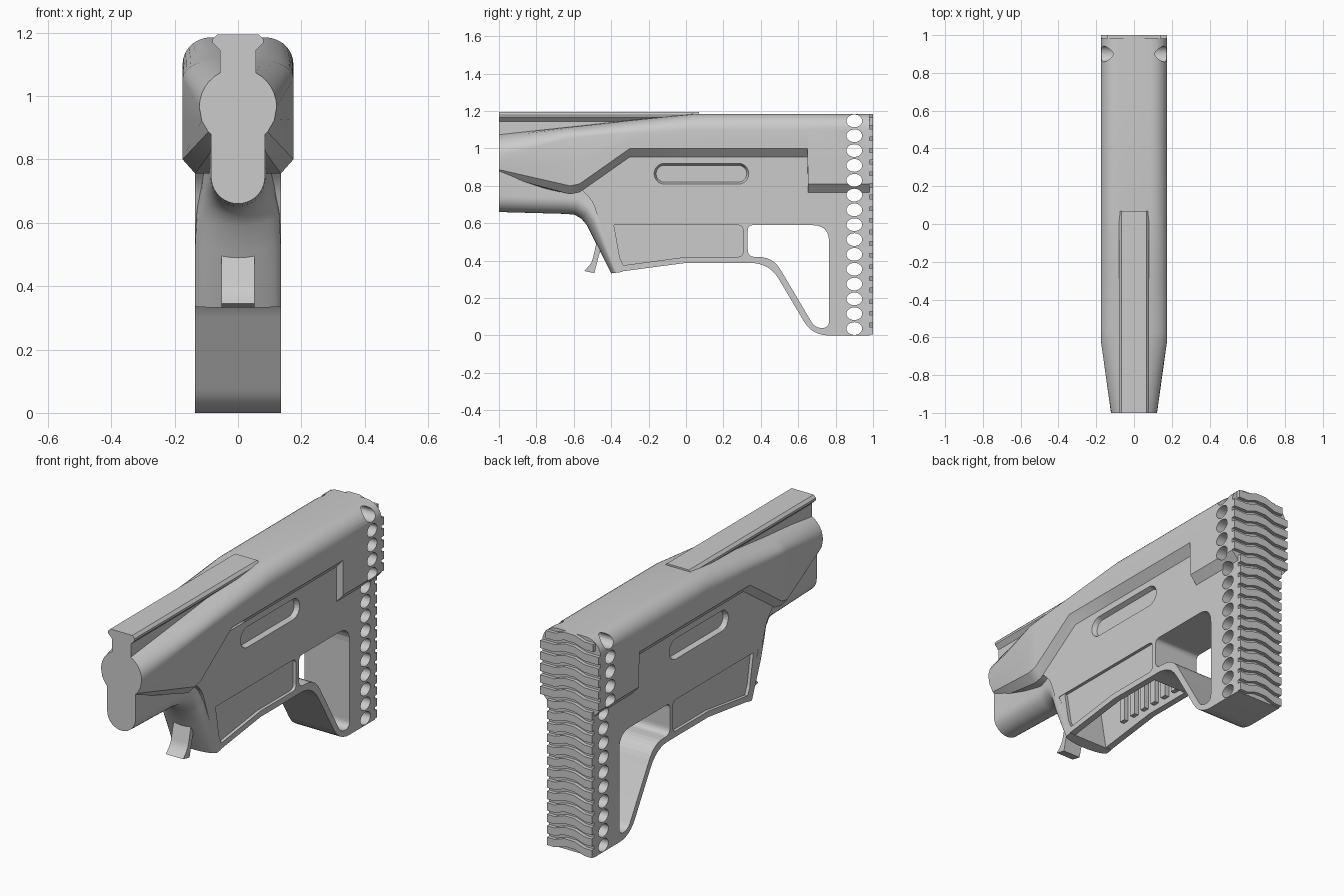
import bpy, bmesh
from math import sin, cos, radians, pi, sqrt
from mathutils import Vector

if "Cube" in bpy.data.objects:
    bpy.data.objects.remove(bpy.data.objects["Cube"])


def finish(name, bm, smooth=True):
    bmesh.ops.recalc_face_normals(bm, faces=bm.faces)
    me = bpy.data.meshes.new(name)
    bm.to_mesh(me)
    bm.free()
    ob = bpy.data.objects.new(name, me)
    bpy.context.collection.objects.link(ob)
    if smooth:
        shade(ob)
    return ob


def shade(ob):
    bpy.ops.object.select_all(action='DESELECT')
    ob.select_set(True)
    bpy.context.view_layer.objects.active = ob
    bpy.ops.object.shade_smooth_by_angle(angle=radians(30))


def add_loft(bm, rings):
    """Skin closed rings of equal length and cap both ends."""
    vs = [[bm.verts.new(p) for p in r] for r in rings]
    n = len(vs[0])
    for a, b in zip(vs, vs[1:]):
        for i in range(n):
            j = (i + 1) % n
            bm.faces.new((a[i], a[j], b[j], b[i]))
    bm.faces.new(vs[0])
    bm.faces.new(vs[-1])


def loft(name, rings):
    bm = bmesh.new()
    add_loft(bm, rings)
    return finish(name, bm)


def rounded(pts, n=7):
    """Side outline of (y, z, corner tangent length) with rounded corners."""
    out = []
    for i, (y, z, r) in enumerate(pts):
        p = Vector((y, z))
        if r == 0:
            out.append(p)
            continue
        a = p + (Vector(pts[i - 1][:2]) - p).normalized() * r
        b = p + (Vector(pts[(i + 1) % len(pts)][:2]) - p).normalized() * r
        for k in range(n):
            t = k / (n - 1)
            out.append(a * (1 - t) ** 2 + p * 2 * t * (1 - t) + b * t * t)
    return out


def at_x(poly, x):
    return [(x, p[0], p[1]) for p in poly]


def oval(cy, cz, ry, rz, n=24):
    return [(cy + ry * cos(2 * pi * i / n), cz + rz * sin(2 * pi * i / n)) for i in range(n)]


def cut(ob, cutter):
    m = ob.modifiers.new("cut", 'BOOLEAN')
    m.operation = 'DIFFERENCE'
    m.solver = 'EXACT'
    m.object = cutter
    bpy.context.view_layer.objects.active = ob
    bpy.ops.object.modifier_apply(modifier=m.name)


# Upper shell: lofted cross-sections, from round nose to rounded-top box
def shell_ring(y, b, w, t, rx, rz):
    h = [(0, b - .045), (w - .04, b - .045), (w, b), (w, (b + t - rz) / 2)]
    for k in range(8):
        a = radians(90 * k / 7)
        h.append((w - rx + rx * cos(a), t - rz + rz * sin(a)))
    h.append((0, t))
    return mirror_ring(h, y)


def mirror_ring(h, y):
    return [(x, y, z) for x, z in h] + [(-x, y, z) for x, z in h[-2:0:-1]]


angles = [-90, -60, -40, -20] + [k * 10.5 for k in range(8)] + [90]
nose_ring = mirror_ring([(.122 * cos(radians(a)) if abs(a) < 90 else 0,
                          .965 + .122 * sin(radians(a))) for a in angles], -1)
upper = loft("upper_shell", [
    nose_ring,
    shell_ring(-.62, .80, .175, 1.115, .12, .06),
    shell_ring(-.57, .81, .175, 1.12, .12, .06),
    shell_ring(-.30, 1.0, .175, 1.15, .11, .07),
    shell_ring(.05, 1.0, .175, 1.185, .09, .085),
    shell_ring(.65, 1.0, .175, 1.185, .09, .085),
    shell_ring(.652, .81, .175, 1.185, .09, .085),
    shell_ring(.981, .81, .175, 1.185, .09, .085)])

# Lower body: side outline extruded across the width
body_outline = rounded([
    (-.565, .785, 0), (-.50, .72, .04), (-.37, .339, 0), (0, .388, 0),
    (.445, .388, .10), (.675, 0, .09), (.98, 0, 0), (.98, 1.0, 0), (-.28, .985, 0)])
lower = loft("lower_body", [at_x(body_outline, -.135), at_x(body_outline, .135)])

# Cutters: stock opening, underside pocket, side recesses, row of rear holes
bm = bmesh.new()
opening = rounded([(.33, .42, .04), (.465, .42, .08), (.69, .04, .037),
                   (.765, .04, .037), (.765, .59, .09), (.33, .59, .03)])
add_loft(bm, [at_x(opening, -.3), at_x(opening, .3)])
pocket = [(-.33, .2), (.28, .2), (.28, .60), (-.40, .60)]
add_loft(bm, [at_x(pocket, -.1), at_x(pocket, .1)])
panel = rounded([(-.43, .59, 0), (-.335, .375, 0), (0, .42, 0),
                 (.305, .42, .03), (.305, .59, .03)])


def slot(r):
    arc = [radians(-90 + 15 * k) for k in range(13)]
    return [(.28 + r * cos(a), .865 + r * sin(a)) for a in arc] + \
           [(-.115 - r * cos(a), .865 - r * sin(a)) for a in arc]


for s in (-1, 1):
    add_loft(bm, [at_x(panel, s * .118), at_x(panel, s * .2)])
    add_loft(bm, [at_x(slot(.045), s * .11), at_x(slot(.056), s * .136),
                  at_x(slot(.056), s * .16)])
body_cutter = finish("body_cutter", bm, False)

bm = bmesh.new()
for i in range(15):
    hole = oval(.9, .037 + .0793 * i, .042, .034)
    add_loft(bm, [at_x(hole, -.3), at_x(hole, .3)])
hole_cutter = finish("hole_cutter", bm, False)

cut(lower, body_cutter)
cut(lower, hole_cutter)
cut(upper, hole_cutter)
for c in (body_cutter, hole_cutter):
    bpy.data.objects.remove(c)
shade(lower)
shade(upper)

# Keel: rounded underside of the neck, sweeping down to the front of the body
stations = [  # tip y, tip z, inward direction, half width, round depth, straight part
    (-1, .66, 0, 1, .085, .085, .15), (-.64, .65, 0, 1, .088, .085, .13),
    (-.595, .645, .2, .98, .10, .09, .10), (-.56, .625, .55, .83, .115, .08, .09),
    (-.53, .59, .8, .6, .13, .065, .09), (-.49, .51, .93, .37, .135, .05, .07),
    (-.40, .332, .99, .13, .135, .03, .03)]
rings = []
for y, z, dy, dz, w, dep, ext in stations:
    prof = [(w * sin(radians(a)), dep * (1 - cos(radians(a)))) for a in range(-90, 91, 10)]
    prof = [(-w, dep + ext)] + prof + [(w, dep + ext)]
    rings.append([(x, y + dy * d, z + dz * d) for x, d in prof])
loft("neck_keel", rings)

# Top rail on its narrow web
rail = [(0, 1.0), (.057, 1.0), (.057, 1.145), (.08, 1.168), (.08, 1.18), (.066, 1.194), (0, 1.194)]
loft("top_rail", [mirror_ring(rail, -1), mirror_ring(rail, .07)])

# Trigger
trig = rounded([(-.545, .345, 0), (-.49, .333, 0), (-.455, .47, .06), (-.41, .57, 0),
                (-.46, .57, 0), (-.505, .385, .03)])
loft("trigger", [at_x(trig, -.052), at_x(trig, .052)])

# Grip ridges on the pocket walls
bm = bmesh.new()
for s in (-1, 1):
    for k in range(6):
        y = -.2 + k * .08
        bar = [(y, .42), (y + .035, .42), (y + .035, .605), (y, .605)]
        add_loft(bm, [at_x(bar, s * .075), at_x(bar, s * .105)])
finish("pocket_ridges", bm)

# Butt pad: chevron ribs across the back, wider on the upper shell
bm = bmesh.new()
pitch, thick, rise = .0622, .042, .02
for i in range(19):
    z = .004 + i * pitch
    w = .135 if z < .76 else .175
    top = z + thick
    if top > 1.1:
        w = .085 + .09 * sqrt(max(0, 1 - ((top - 1.1) / .085) ** 2))
    lift = min(rise, 1.185 - top)
    line = [(-w, 0), (-.09, 0), (-.03, lift), (.03, lift), (.09, 0), (w, 0)]
    if w < .1:
        line = [(-w, 0), (-.03, lift), (.03, lift), (w, 0)]
    poly = [(x, z + d) for x, d in line] + [(x, top + d) for x, d in line[::-1]]
    add_loft(bm, [[(x, .97, zz) for x, zz in poly], [(x, 1.0, zz) for x, zz in poly]])
finish("butt_pad_ribs", bm)
